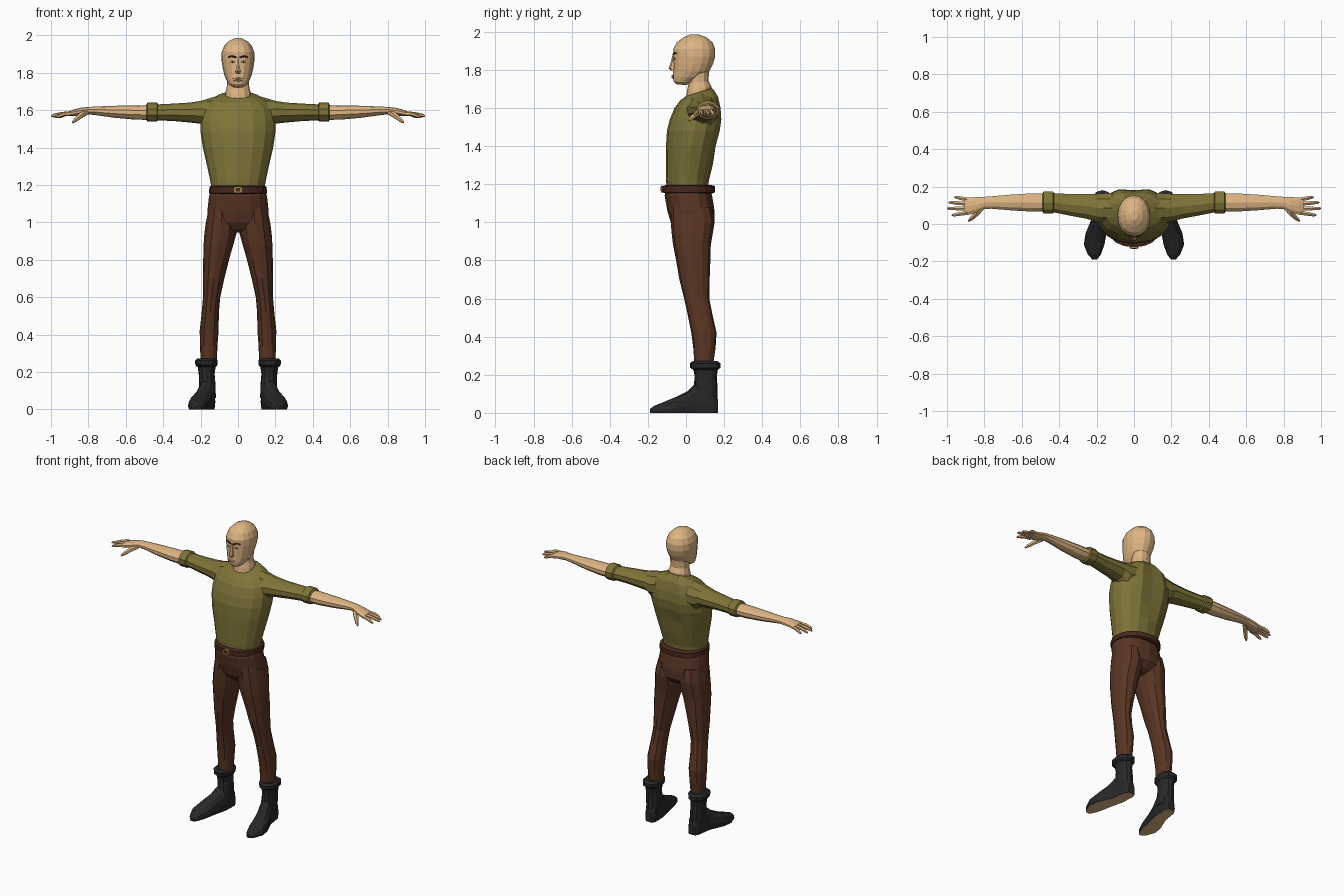
import bpy, bmesh, math
from mathutils import Vector


def mat(name, r, g, b):
    m = bpy.data.materials.new(name)
    m.diffuse_color = (r, g, b, 1)
    return m


SKIN = mat("skin tan", 0.73, 0.46, 0.23)
SHIRT = mat("olive cloth", 0.21, 0.175, 0.04)
PANTS = mat("brown cloth", 0.10, 0.036, 0.017)
BELT = mat("dark brown leather", 0.065, 0.02, 0.012)
BOOT = mat("black leather", 0.021, 0.021, 0.023)
GOLD = mat("brass", 0.42, 0.28, 0.07)
HAIR = mat("dark brow", 0.03, 0.015, 0.01)
WHITE = mat("eye white", 0.6, 0.55, 0.48)


def oval(n, p=2.0):
    """Unit superellipse, starting on the +second axis."""
    out = []
    for i in range(n):
        a = 2 * math.pi * i / n
        s, c = math.sin(a), math.cos(a)
        out.append((math.copysign(abs(s) ** (2 / p), s), math.copysign(abs(c) ** (2 / p), c)))
    return out


def zring(z, x0, x1, y0, y1, tilt=0, n=14, p=2.2):
    cx, cy, a, b = (x0 + x1) / 2, (y0 + y1) / 2, (x1 - x0) / 2, (y1 - y0) / 2
    return [Vector((cx + a * u, cy + b * v, z + tilt * b * v)) for u, v in oval(n, p)]


def xring(x, yc, hy, zc, hz, n=10):
    return [Vector((x, yc + hy * u, zc + hz * v)) for u, v in oval(n)]


def foot_ring(y, xc, hx, top, n=12):
    mid, h = top * 0.3, top * 0.7
    return [Vector((xc + hx * u, y, max(0, mid + h * v))) for u, v in oval(n, 2.4)]


def loft(name, rings, material, mirror=False):
    bm = bmesh.new()
    vs = [[bm.verts.new(p) for p in r] for r in rings]
    n = len(vs[0])
    for a, b in zip(vs, vs[1:]):
        for i in range(n):
            bm.faces.new((a[i], a[(i + 1) % n], b[(i + 1) % n], b[i]))
    bm.faces.new(vs[0])
    bm.faces.new(vs[-1])
    bmesh.ops.recalc_face_normals(bm, faces=bm.faces)
    me = bpy.data.meshes.new(name)
    bm.to_mesh(me)
    bm.free()
    me.materials.append(material)
    ob = bpy.data.objects.new(name, me)
    bpy.context.collection.objects.link(ob)
    if mirror:
        ob.modifiers.new("mirror", 'MIRROR').use_mirror_merge = False
    return ob


def tube(name, pts, material, mirror=True, n=6, flat=1.0):
    """Tube through (x, y, z, radius) points."""
    rings = []
    d = (Vector(pts[-1][:3]) - Vector(pts[0][:3])).normalized()
    u = d.cross(Vector((0, 0, 1))).normalized()
    w = u.cross(d)
    for x, y, z, r in pts:
        rings.append([Vector((x, y, z)) + u * r * a * flat + w * r * b for a, b in oval(n)])
    return loft(name, rings, material, mirror)


def body(rows, n=16, p=2.2):
    """Centred rings from (z, half width, front y, back y, tilt)."""
    return [zring(z, -h, h, f, b, t, n, p) for z, h, f, b, t in rows]


# Shirt: torso with a shallow spine groove
torso = loft("shirt_torso", body([
    (1.17, .14, -.10, .115, 0), (1.22, .148, -.105, .12, 0), (1.30, .165, -.105, .14, 0),
    (1.40, .188, -.105, .165, 0), (1.48, .2, -.10, .187, 0), (1.54, .2, -.085, .195, 0),
    (1.60, .19, -.06, .19, 0), (1.65, .155, -.03, .175, .1), (1.675, .11, -.008, .152, .25),
    (1.683, .078, .0, .137, .3)]), SHIRT)
for v in torso.data.vertices:
    if v.co.y > .15 and abs(v.co.x) < .02:
        v.co.y -= .014

# Sleeves and rolled cuffs
loft("sleeve", [xring(*r) for r in [
    (.06, .09, .05, 1.60, .06), (.12, .085, .085, 1.585, .088), (.165, .085, .083, 1.577, .083),
    (.20, .087, .078, 1.588, .061), (.26, .095, .069, 1.587, .053),
    (.34, .102, .061, 1.588, .047), (.44, .115, .053, 1.588, .042)]], SHIRT, True)
loft("sleeve_cuff", [xring(*r) for r in [
    (.428, .115, .052, 1.589, .042), (.434, .115, .062, 1.589, .051),
    (.484, .115, .062, 1.589, .051), (.49, .115, .05, 1.589, .04)]], SHIRT, True)

# Forearm and palm
loft("forearm_and_palm", [xring(*r) for r in [
    (.43, .115, .05, 1.587, .04), (.55, .115, .051, 1.587, .038), (.66, .115, .044, 1.591, .032),
    (.76, .115, .035, 1.596, .023), (.80, .113, .034, 1.597, .02), (.84, .103, .043, 1.592, .021),
    (.88, .096, .048, 1.585, .018), (.905, .095, .046, 1.581, .012)]], SKIN, True)

# Fingers and thumb
for i, (y0, y1, x1, z1) in enumerate([(.131, .143, .96, 1.562), (.108, .115, .99, 1.564),
                                      (.083, .083, 1.0, 1.566), (.06, .048, .975, 1.562)]):
    xm = (.885 + x1) / 2
    tube(f"finger_{i + 1}", [(.885, y0, 1.582, .012), (xm, (y0 + y1) / 2, 1.579, .0115),
                             (x1 - .012, y1, z1 + .005, .009), (x1, y1, z1, .004)], SKIN)
tube("thumb", [(.81, .09, 1.588, .015), (.84, .058, 1.572, .016), (.868, .03, 1.548, .012),
               (.885, .016, 1.533, .005)], SKIN)

# Neck and head
loft("neck", body([(1.65, .07, .0, .13, 0), (1.70, .066, .005, .133, .2), (1.735, .058, .014, .118, .1),
                   (1.80, .06, .01, .121, 0)], 12), SKIN)
loft("head", body([
    (1.722, .026, -.052, .0, -.1), (1.735, .046, -.065, .025, -.1), (1.762, .063, -.069, .09, 0),
    (1.79, .074, -.067, .122, 0), (1.83, .083, -.066, .142, 0), (1.87, .089, -.066, .153, 0),
    (1.91, .087, -.067, .153, 0), (1.945, .073, -.047, .138, 0), (1.97, .048, -.012, .108, 0),
    (1.985, .018, .02, .07, 0)], 16, 2.1), SKIN)

# Face: nose, lips, eyes, brows
loft("nose", body([(1.88, .007, -.07, -.05, 0), (1.84, .009, -.08, -.05, 0), (1.808, .016, -.092, -.05, 0),
                   (1.796, .012, -.08, -.05, 0)], 6, 2), SKIN)
for z in (1.759, 1.769):
    tube("lip", [(-.026, -.062, z, .002), (0, -.07, z, .006), (.026, -.062, z, .002)], SKIN, False)
tube("eye", [(.017, -.0645, 1.858, .002), (.029, -.0605, 1.858, .006), (.042, -.054, 1.858, .002)],
     WHITE, flat=.6)
tube("iris", [(.026, -.0645, 1.858, .004), (.032, -.062, 1.858, .004)], HAIR, flat=.5)
tube("eyebrow", [(.008, -.068, 1.881, .004), (.03, -.062, 1.888, .005), (.052, -.048, 1.885, .003)],
     HAIR, flat=.7)

# Trousers: hips and legs
loft("trouser_hips", body([
    (1.185, .142, -.10, .12, 0), (1.14, .155, -.112, .137, 0), (1.06, .164, -.098, .15, 0),
    (1.0, .165, -.08, .148, 0), (.965, .10, -.055, .12, 0), (.945, .035, -.03, .08, 0)]), PANTS)
loft("trouser_leg", [zring(z, a, b, f, k, 0, 12) for z, a, b, f, k in [
    (1.08, .02, .155, -.08, .135), (1.0, .004, .172, -.08, .15), (.94, .008, .18, -.075, .14),
    (.88, .025, .184, -.068, .13), (.80, .048, .186, -.052, .128), (.70, .073, .186, -.035, .124),
    (.60, .095, .187, -.01, .122), (.52, .102, .194, .008, .138), (.42, .104, .205, .028, .16),
    (.34, .11, .203, .038, .155), (.25, .113, .2, .045, .142)]], PANTS, True)

# Belt and buckle
loft("belt", body([(1.152, .146, -.11, .14, 0), (1.157, .155, -.124, .153, 0),
                   (1.19, .153, -.124, .153, 0), (1.196, .142, -.105, .13, 0)], 20), BELT)
for name, r, y, m in (("buckle", 1, -.130, GOLD), ("buckle_centre", .55, -.133, BELT)):
    loft(name, [[Vector((.025 * r * u, yy, 1.174 + .018 * r * v)) for u, v in oval(8, 3)]
                for yy in (-.122, y)], m)

# Boots: shaft, folded cuff, and foot with a tan sole
loft("boot_shaft", [zring(z, a, b, f, k, 0, 12) for z, a, b, f, k in [
    (.06, .118, .205, .03, .166), (.14, .121, .208, .04, .165), (.19, .125, .21, .046, .162),
    (.24, .118, .217, .036, .168)]], BOOT, True)
loft("boot_cuff", [zring(z, a, b, f, k, 0, 12) for z, a, b, f, k in [
    (.225, .12, .215, .04, .165), (.236, .111, .228, .022, .18), (.26, .109, .23, .02, .181),
    (.272, .116, .218, .035, .165)]], BOOT, True)
foot = loft("boot_foot", [foot_ring(*r) for r in [
    (.168, .16, .025, .07), (.145, .161, .04, .13), (.05, .17, .046, .155), (.01, .184, .05, .115),
    (-.05, .203, .056, .085), (-.11, .213, .055, .06), (-.165, .212, .034, .038),
    (-.19, .21, .012, .02)]], BOOT, True)
foot.data.materials.append(SKIN)
for f in foot.data.polygons:
    if f.normal.z < -.95:
        f.material_index = 1
